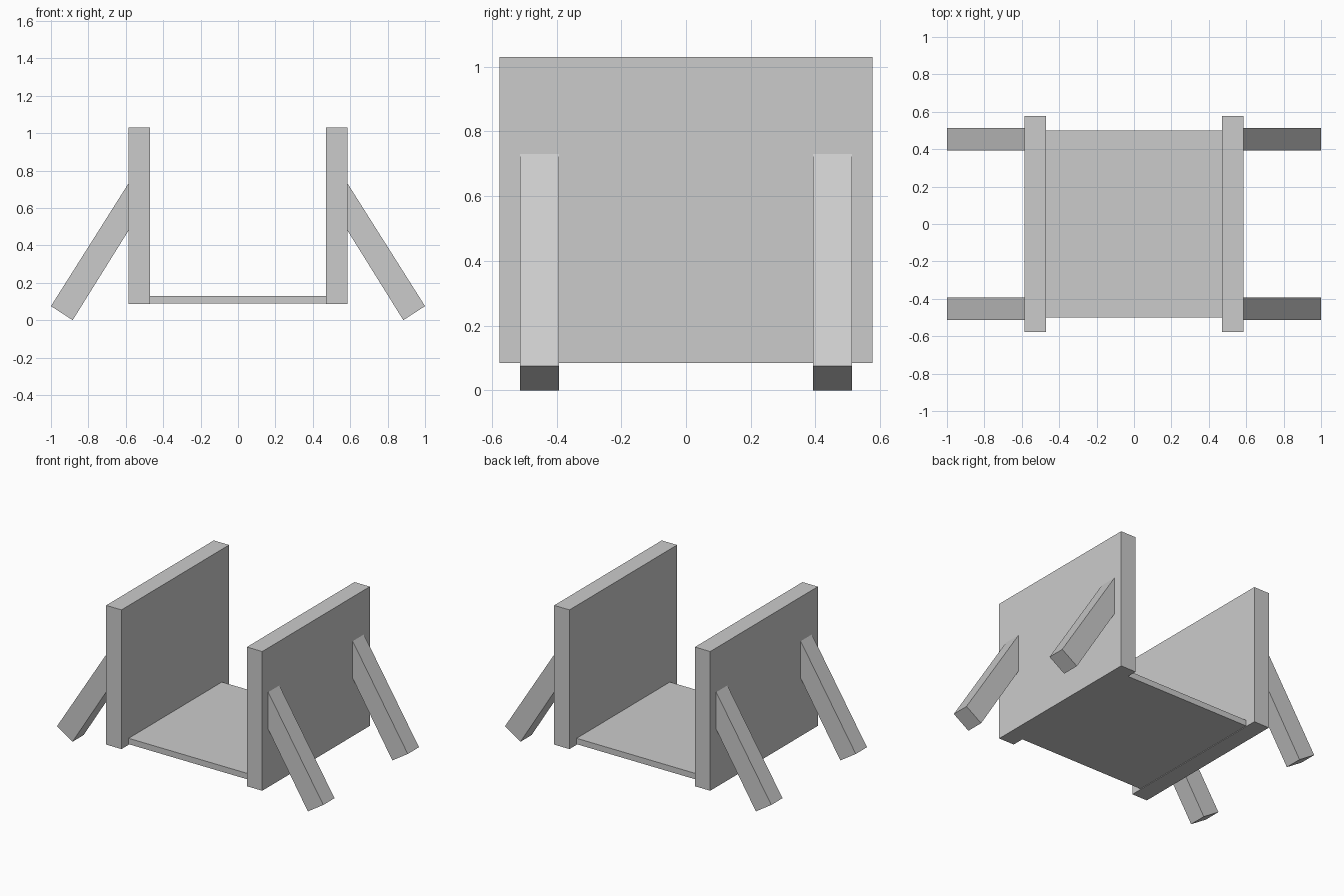
import bpy, bmesh

if "Cube" in bpy.data.objects:
    bpy.data.objects.remove(bpy.data.objects["Cube"])


def prism(name, profile, y0, y1):
    """Extrude an XZ profile along y."""
    bm = bmesh.new()
    face = bm.faces.new([bm.verts.new((x, y0, z)) for x, z in profile])
    ext = bmesh.ops.extrude_face_region(bm, geom=[face])
    verts = [v for v in ext["geom"] if isinstance(v, bmesh.types.BMVert)]
    bmesh.ops.translate(bm, verts=verts, vec=(0, y1 - y0, 0))
    bmesh.ops.recalc_face_normals(bm, faces=bm.faces)
    mesh = bpy.data.meshes.new(name)
    bm.to_mesh(mesh)
    bm.free()
    obj = bpy.data.objects.new(name, mesh)
    bpy.context.collection.objects.link(obj)
    return obj


def rect(x0, x1, z0, z1):
    return [(x0, z0), (x1, z0), (x1, z1), (x0, z1)]


# Floor panel between the walls
prism("floor_panel", rect(-0.472, 0.472, 0.089, 0.129), -0.5, 0.5)

# Slanted leg, cut flush where it meets the wall
leg = [(0.586, 0.73), (0.586, 0.478), (0.884, 0.0), (1.0, 0.075)]

for side, s in (("left", -1), ("right", 1)):
    # Side wall
    wall = rect(0.471, 0.586, 0.085, 1.03)
    prism(f"{side}_wall", [(s * x, z) for x, z in wall], -0.577, 0.577)
    # Front and back legs
    for end, y in (("front", -0.453), ("back", 0.453)):
        prism(f"{end}_{side}_leg", [(s * x, z) for x, z in leg], y - 0.06, y + 0.06)
